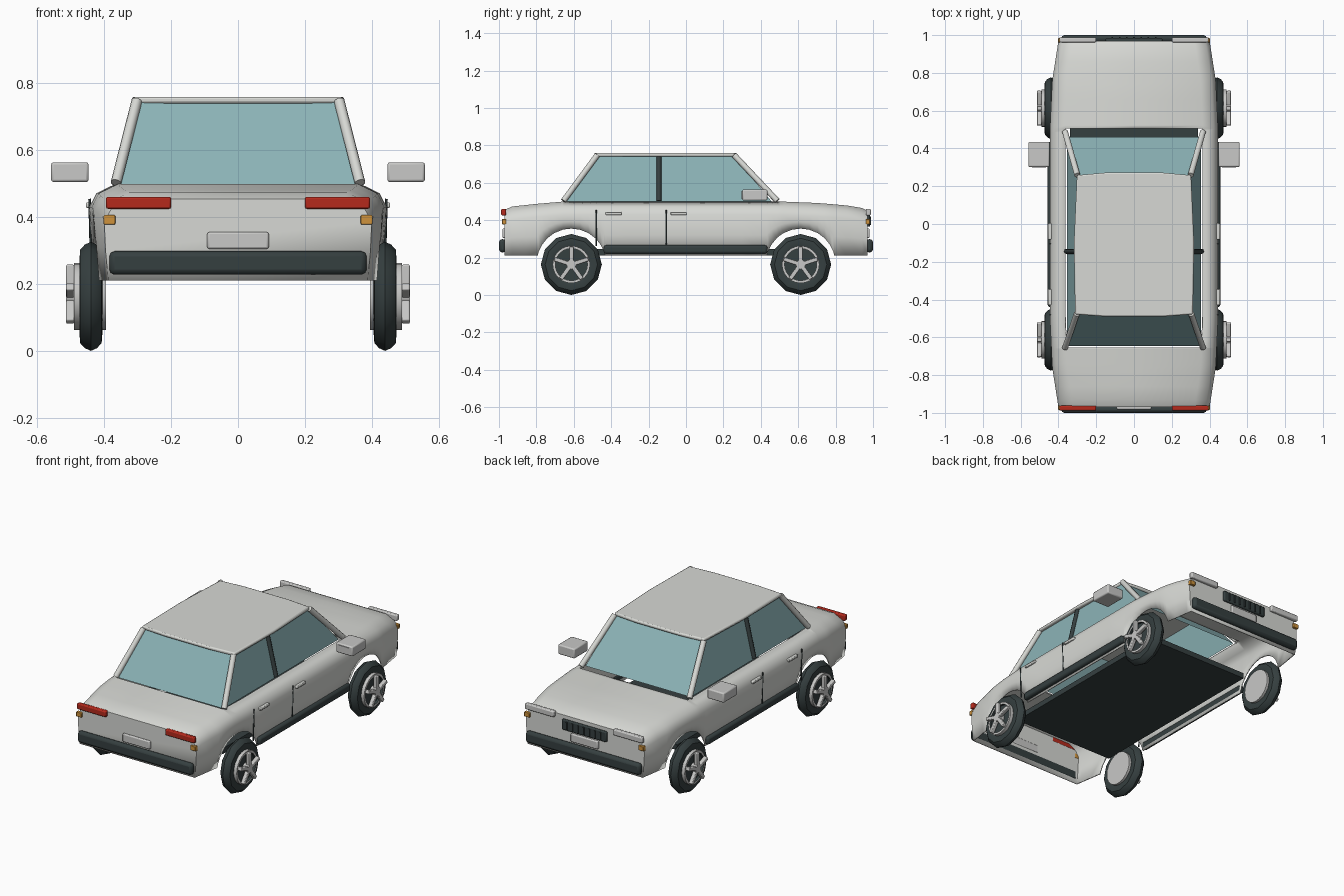
import bpy, bmesh, math
from mathutils import Vector

if "Cube" in bpy.data.objects:
    bpy.data.objects.remove(bpy.data.objects["Cube"])

def material(name, r, g, b):
    m = bpy.data.materials.new(name)
    m.diffuse_color = (r, g, b, 1)
    m.use_nodes = True
    m.node_tree.nodes["Principled BSDF"].inputs["Base Color"].default_value = m.diffuse_color
    return m

PAINT = material("body_paint", .68, .69, .66)
SILVER = material("silver", .58, .58, .57)
DARK = material("dark_trim", .036, .050, .051)
GLASS = material("window_glass", .26, .45, .47)
RED = material("tail_red", .46, .023, .012)
AMBER = material("amber", .62, .29, .045)

def finish(name, bm, mats, bevel=0, angle=35):
    bmesh.ops.recalc_face_normals(bm, faces=bm.faces)
    me = bpy.data.meshes.new(name)
    bm.to_mesh(me)
    bm.free()
    ob = bpy.data.objects.new(name, me)
    bpy.context.collection.objects.link(ob)
    for m in mats:
        me.materials.append(m)
    if bevel:
        mod = ob.modifiers.new("bevel", 'BEVEL')
        mod.width, mod.segments = bevel, 2
    bpy.ops.object.select_all(action='DESELECT')
    ob.select_set(True)
    bpy.context.view_layer.objects.active = ob
    bpy.ops.object.shade_smooth_by_angle(angle=math.radians(angle))
    return ob

def box(name, lo, hi, mat, bevel=0):
    bm = bmesh.new()
    bmesh.ops.create_cube(bm, size=1)
    for v in bm.verts:
        v.co = [(lo[i] + hi[i]) / 2 + v.co[i] * (hi[i] - lo[i]) for i in range(3)]
    return finish(name, bm, [mat], bevel)

def rod(name, p, q, mat, radius, sides=10):
    p, q = Vector(p), Vector(q)
    bm = bmesh.new()
    bmesh.ops.create_cone(bm, cap_ends=True, segments=sides, radius1=radius,
                          radius2=radius, depth=(q - p).length)
    ob = finish(name, bm, [mat], 0, 50)
    ob.location = (p + q) / 2
    ob.rotation_euler = (q - p).to_track_quat('Z', 'Y').to_euler()

def lathe(name, profile, seg, mats, loc, side, dark_from=99):
    """Revolve closed (radius, x) points around the x axis."""
    bm = bmesh.new()
    rings = []
    for r, x in profile:
        rings.append([bm.verts.new((loc[0] + side * x, loc[1] + r * math.sin(a), loc[2] + r * math.cos(a)))
                      for a in (2 * math.pi * k / seg for k in range(seg))])
    n = len(profile)
    for i in range(n):
        for k in range(seg):
            j = (k + 1) % seg
            a, b = rings[i], rings[(i + 1) % n]
            f = bm.faces.new((a[k], a[j], b[j], b[k]))
            f.material_index = int(i >= dark_from and len(mats) > 1)
    bmesh.ops.remove_doubles(bm, verts=bm.verts, dist=1e-5)
    finish(name, bm, mats)

def lerp(table, y):
    for (a, u), (b, v) in zip(table, table[1:]):
        if y <= b:
            return u + (v - u) * (y - a) / (b - a)
    return table[-1][1]

# Body shell: lofted sections, lower edge follows the wheel arches, open cabin
WHEEL_Y, ARCH = .613, .185
WIDTH = [(-.97, .40), (-.76, .433), (-.5, .445), (.5, .445), (.76, .433), (.97, .40)]
TOP = [(-.97, .455), (-.93, .473), (-.8, .487), (-.65, .50), (.5, .50), (.7, .492), (.85, .48), (.94, .465), (.97, .45)]
ys = {-.97, -.93, -.86, -.655, -.3, 0, .3, .505, .86, .94, .97}
for s in (-1, 1):
    ys |= {round(s * WHEEL_Y + .1806 * math.cos(math.pi * k / 12), 4) for k in range(13)}
ys = sorted(ys)
bm = bmesh.new()
rows = []
for y in ys:
    w, t = lerp(WIDTH, y), lerp(TOP, y)
    d = abs(abs(y) - WHEEL_Y)
    zb = max(.21, .17 + math.sqrt(ARCH ** 2 - d * d)) if d < ARCH else .21
    half = [(w - .012, zb), (w - .004, (zb + t - .07) / 2), (w, t - .07), (w - .022, t - .028), (w - .08, t)]
    pts = [(-x, z) for x, z in half] + [(0, t)] + half[::-1]
    rows.append([bm.verts.new((x, y, z)) for x, z in pts])
for y, y2, a, b in zip(ys, ys[1:], rows, rows[1:]):
    for i in range(10):
        cabin = y >= -.656 and y2 <= .506
        if not (cabin and i in (4, 5)):
            bm.faces.new((a[i], a[i + 1], b[i + 1], b[i]))
bm.faces.new(rows[0])
bm.faces.new(rows[-1])
body = finish("body_shell", bm, [PAINT], 0, 40)
mod = body.modifiers.new("thickness", 'SOLIDIFY')
mod.thickness, mod.offset = .008, -1

# Floor pan
box("floor_pan", (-.34, -.63, .212), (.34, .57, .245), DARK)

# Glasshouse: open tapered shell
bm = bmesh.new()
low = [bm.verts.new(c) for c in ((-.355, -.645, .497), (.355, -.645, .497), (.355, .46, .497), (-.355, .46, .497))]
top = [bm.verts.new(c) for c in ((-.295, -.475, .747), (.295, -.475, .747), (.295, .255, .747), (-.295, .255, .747))]
for i in range(4):
    j = (i + 1) % 4
    bm.faces.new((low[i], low[j], top[j], top[i]))
finish("windows", bm, [GLASS], 0, 20)

# Roof panel with slightly bowed ends
bm = bmesh.new()
outline = [(-.312, -.478), (-.15, -.49), (.15, -.49), (.312, -.478),
           (.318, -.1), (.302, .258), (.15, .272), (-.15, .272), (-.302, .258), (-.318, -.1)]
face = bm.faces.new([bm.verts.new((x, y, .74)) for x, y in outline])
ext = bmesh.ops.extrude_face_region(bm, geom=[face])
for v in ext['geom']:
    if isinstance(v, bmesh.types.BMVert):
        v.co.z = .76
finish("roof", bm, [PAINT], .007)

# Lights, bumpers and plates at both ends
for e, end in ((-1, "rear"), (1, "nose")):
    def end_box(name, x0, x1, z0, z1, depth, mat, bevel):
        a, b = sorted((e * .962, e * depth))
        box(end + "_" + name, (x0, a, z0), (x1, b, z1), mat, bevel)
    end_box("bumper", -.385, .385, .228, .298, 1.0, DARK, .016)
    end_box("plate", -.092, .092, .305, .355, .982, SILVER, .006)
    for s in (-1, 1):
        x0, x1 = sorted((s * .2, s * .395))
        end_box("lamp", x0, x1, .425, .461, .988, RED if e < 0 else SILVER, .006)
        x0, x1 = sorted((s * .367, s * .402))
        end_box("indicator", x0, x1, .378, .406, .984, AMBER, .003)
box("grille", (-.15, .96, .365), (.15, .984, .428), DARK, .006)
for k in range(-3, 4):
    box("grille_slat", (k * .038 - .004, .97, .373), (k * .038 + .004, .99, .42), DARK)

for s in (-1, 1):
    # Roof pillars
    rod("rear_pillar", (s * .365, -.655, .503), (s * .303, -.475, .747), PAINT, .016)
    rod("front_pillar", (s * .365, .488, .503), (s * .30, .258, .747), PAINT, .016)
    rod("middle_pillar", (s * .357, -.145, .503), (s * .299, -.145, .742), DARK, .0135, 8)
    # Sill trim, door seams and handles
    x0, x1 = sorted((s * .425, s * .457))
    box("sill_trim", (x0, -.44, .22), (x1, .435, .266), DARK, .012)
    for y in (-.48, -.105):
        rod("door_seam", (s * .439, y, .262), (s * .444, y, .455), DARK, .004, 6)
    for y in (-.43, -.082):
        x0, x1 = sorted((s * .435, s * .455))
        box("door_handle", (x0, y, .428), (x1, y + .086, .444), PAINT, .004)
    # Door mirrors
    x0, x1 = sorted((s * .447, s * .559))
    box("door_mirror", (x0, .302, .505), (x1, .435, .564), SILVER, .007)
    x0, x1 = sorted((s * .465, s * .541))
    box("mirror_face", (x0, .298, .514), (x1, .304, .555), SILVER)
    # Wheels
    for y in (-WHEEL_Y, WHEEL_Y):
        c = (s * .44, y, .163)
        lathe("tyre", [(.095, -.028), (.115, -.034), (.14, -.032), (.155, -.018), (.163, 0),
                       (.155, .018), (.14, .032), (.115, .034), (.095, .028)], 12, [DARK], c, s)
        lathe("rim", [(0, -.045), (.1, -.045), (.1, .05), (.086, .05), (.086, .036), (0, .036)],
              24, [SILVER, DARK], c, s, 3)
        lathe("hub_cap", [(0, .034), (.026, .034), (.026, .074), (0, .074)], 12, [SILVER], c, s)
        for k in range(5):
            spoke = box("spoke", (-.012, -.011, .012), (.012, .011, .095), SILVER, .004)
            spoke.location = (c[0] + s * .062, y, c[2])
            spoke.rotation_euler.x = 2 * math.pi * k / 5
